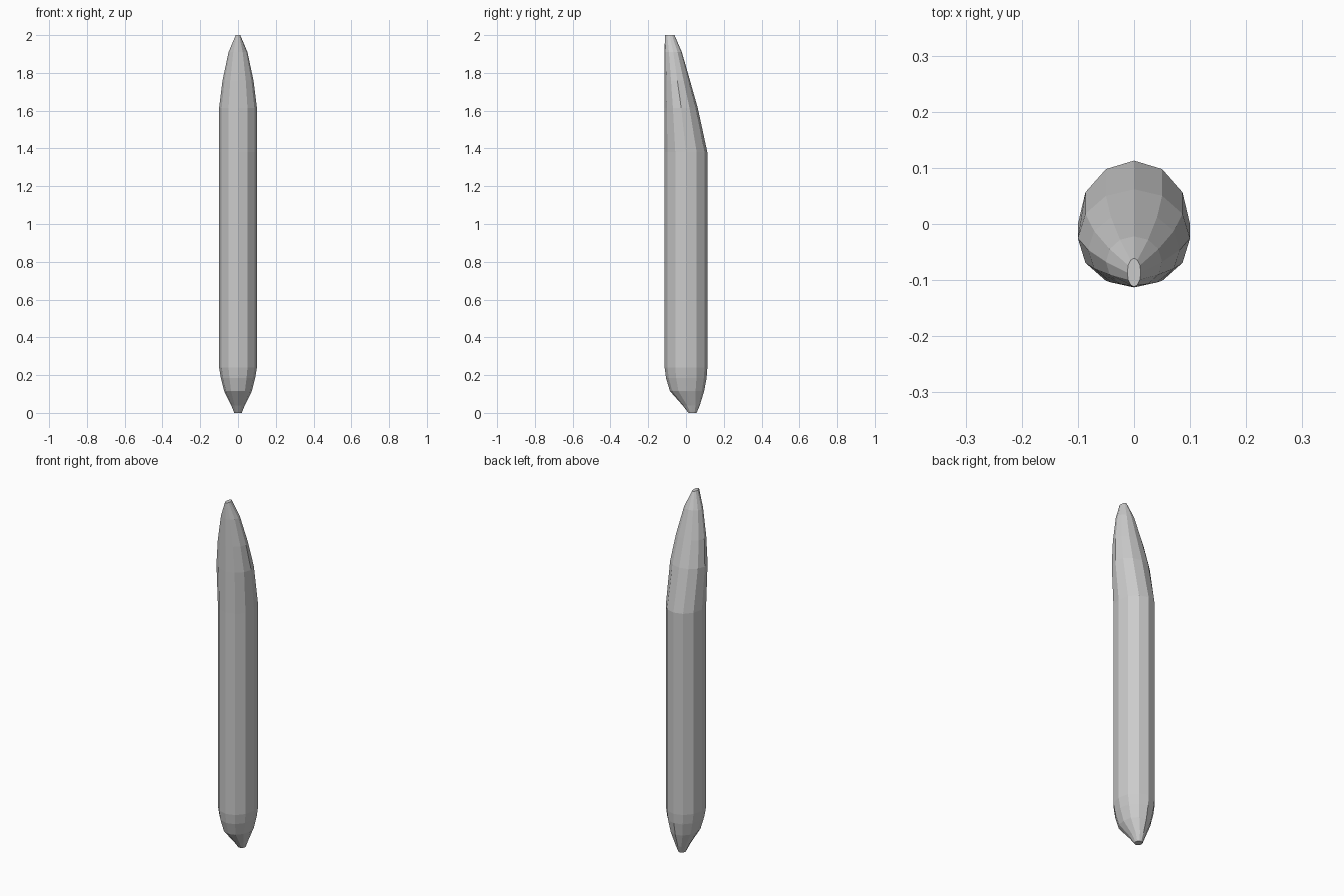
import bpy, bmesh, math

if "Cube" in bpy.data.objects:
    bpy.data.objects.remove(bpy.data.objects["Cube"])

SIDES = 12
# Cross-sections from bottom to top: z, front y, back y, half width
RINGS = [
    (0.00, 0.013, 0.056, 0.020),
    (0.04, -0.018, 0.073, 0.036),
    (0.115, -0.085, 0.096, 0.073),
    (0.185, -0.106, 0.109, 0.091),
    (0.24, -0.113, 0.113, 0.100),
    (1.38, -0.113, 0.113, 0.100),
    (1.615, -0.113, 0.062, 0.100),
    (1.76, -0.113, 0.021, 0.082),
    (1.91, -0.113, -0.022, 0.050),
    (2.00, -0.112, -0.061, 0.012),
]


def loft(name, rings):
    bm = bmesh.new()
    loops = []
    for z, front, back, rx in rings:
        cy, ry = (front + back) / 2, (back - front) / 2
        angles = [2 * math.pi * i / SIDES for i in range(SIDES)]
        loops.append([bm.verts.new((rx * math.cos(a), cy + ry * math.sin(a), z)) for a in angles])
    for low, high in zip(loops, loops[1:]):
        for i in range(SIDES):
            j = (i + 1) % SIDES
            bm.faces.new((low[i], low[j], high[j], high[i]))
    bm.faces.new(loops[0][::-1])
    bm.faces.new(loops[-1])
    mesh = bpy.data.meshes.new(name)
    bm.to_mesh(mesh)
    bm.free()
    obj = bpy.data.objects.new(name, mesh)
    bpy.context.collection.objects.link(obj)
    return obj


# Faceted elongated body with slanted, tapered ends
loft("tapered_body", RINGS)
